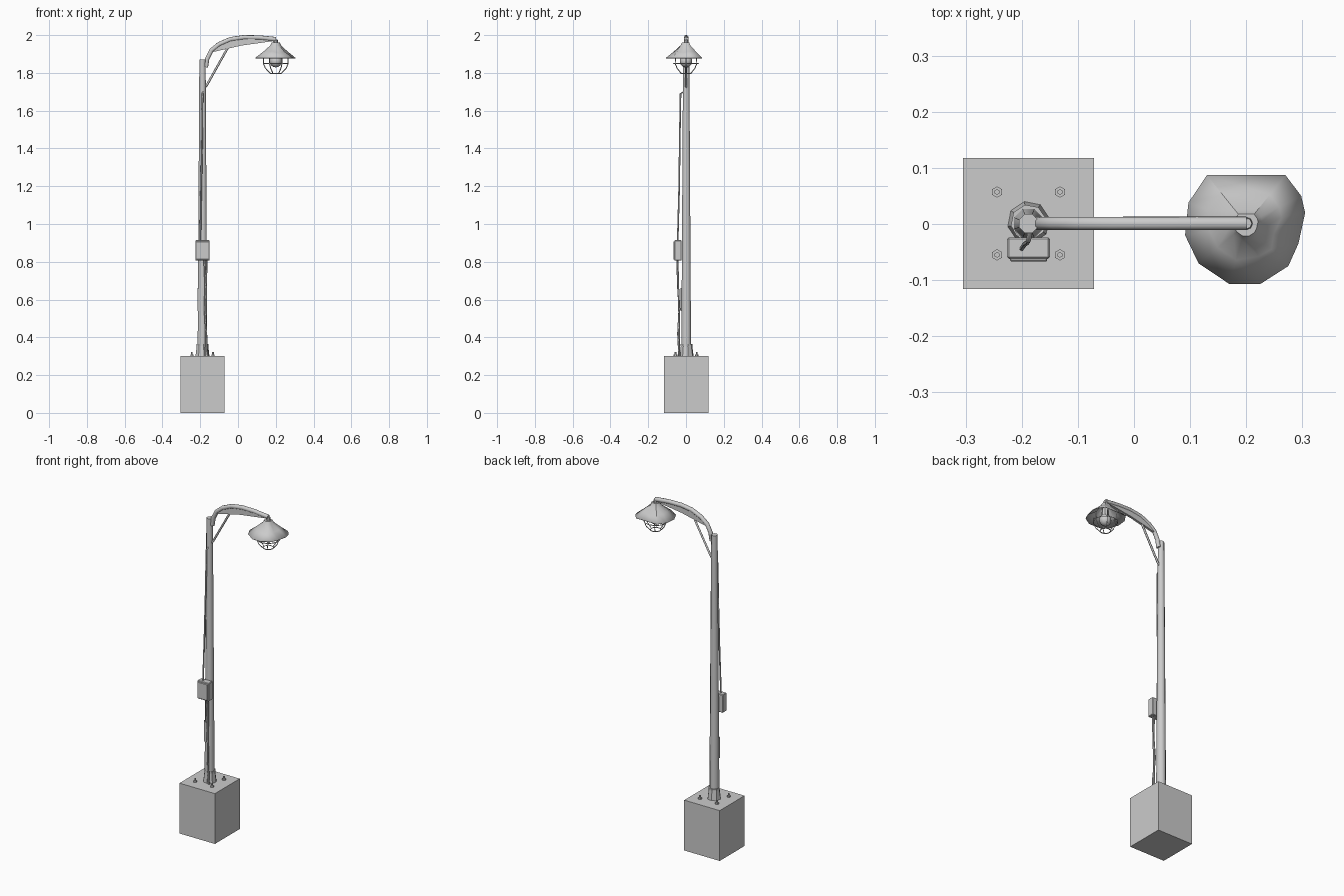
import bpy, bmesh, math
from mathutils import Vector

if "Cube" in bpy.data.objects:
    bpy.data.objects.remove(bpy.data.objects["Cube"])

PX = -0.188   # pole axis
LX = 0.2      # lamp axis


def mesh_obj(name, verts, faces):
    me = bpy.data.meshes.new(name)
    me.from_pydata(verts, [], faces)
    bm = bmesh.new()
    bm.from_mesh(me)
    bmesh.ops.recalc_face_normals(bm, faces=bm.faces)
    bm.to_mesh(me)
    bm.free()
    ob = bpy.data.objects.new(name, me)
    bpy.context.collection.objects.link(ob)
    return ob


def smooth(ob, angle=40):
    bpy.ops.object.select_all(action='DESELECT')
    ob.select_set(True)
    bpy.context.view_layer.objects.active = ob
    bpy.ops.object.shade_smooth_by_angle(angle=math.radians(angle))


def box(name, lo, hi, bevel=0):
    c = [(a + b) / 2 for a, b in zip(lo, hi)]
    bpy.ops.mesh.primitive_cube_add(size=1, location=c)
    ob = bpy.context.object
    ob.name = name
    ob.scale = [b - a for a, b in zip(lo, hi)]
    bpy.ops.object.transform_apply(location=False, rotation=False, scale=True)
    if bevel:
        m = ob.modifiers.new("bevel", 'BEVEL')
        m.width, m.segments = bevel, 1
    return ob


def cone(name, x, y, z0, z1, r0, r1, sides, turn=0):
    bpy.ops.mesh.primitive_cone_add(vertices=sides, radius1=r0, radius2=r1, depth=z1 - z0,
                                    location=(x, y, (z0 + z1) / 2), rotation=(0, 0, turn))
    ob = bpy.context.object
    ob.name = name
    return ob


def tube(name, pts, r, sides=6, closed=False):
    """Sweep a regular polygon along a path."""
    P = [Vector(p) for p in pts]
    n = len(P)
    verts, faces, side = [], [], None
    for i, p in enumerate(P):
        a = P[i - 1] if (i or closed) else p
        b = P[(i + 1) % n] if (i < n - 1 or closed) else p
        t = (b - a).normalized()
        if side is None:
            side = t.orthogonal()
        side = (side - t * side.dot(t)).normalized()
        up = t.cross(side)
        for k in range(sides):
            w = math.tau * (k + 0.5) / sides
            verts.append(p + r * (math.cos(w) * side + math.sin(w) * up))
    for i in range(n if closed else n - 1):
        j = (i + 1) % n
        for k in range(sides):
            l = (k + 1) % sides
            faces.append((i * sides + k, i * sides + l, j * sides + l, j * sides + k))
    if not closed:
        faces += [tuple(range(sides)), tuple(range((n - 1) * sides, n * sides))]
    ob = mesh_obj(name, verts, faces)
    smooth(ob, 65)
    return ob


# concrete foundation with anchor bolts
box("foundation", (-0.305, -0.116, 0), (-0.071, 0.118, 0.30))
for sx in (-1, 1):
    for sy in (-1, 1):
        x, y = PX + sx * 0.056, 0.001 + sy * 0.056
        cone("anchor_nut", x, y, 0.298, 0.309, 0.010, 0.010, 6)
        cone("anchor_bolt", x, y, 0.298, 0.322, 0.005, 0.005, 6)

# pole and its foot collar
cone("foot_collar", PX, 0.003, 0.298, 0.355, 0.038, 0.031, 8, 0.2)
cone("foot_collar_rim", PX, 0.003, 0.355, 0.366, 0.032, 0.032, 8, 0.2)
smooth(cone("pole", PX, 0.001, 0.30, 1.87, 0.028, 0.018, 8, math.pi / 8), 50)

# curved arm with web plate and diagonal brace
arm = [(-0.17, 1.83), (-0.163, 1.875), (-0.14, 1.92), (-0.10, 1.952), (-0.04, 1.978),
       (0.03, 1.988), (0.11, 1.987), (0.20, 1.978)]
tube("arm", [(x, 0.001, z) for x, z in arm], 0.0125, 8)
web = arm[2:] + [(0.185, 1.968), (0.02, 1.945), (-0.135, 1.91)]
n = len(web)
mesh_obj("arm_web", [(x, y, z) for y in (-0.006, 0.008) for x, z in web],
         [tuple(range(n)), tuple(range(n, 2 * n))] +
         [(i, (i + 1) % n, n + (i + 1) % n, n + i) for i in range(n)])
tube("arm_brace", [(-0.178, 0.001, 1.72), (-0.165, 0.001, 1.735), (-0.04, 0.001, 1.958)], 0.006)

# battered lamp shade: irregular rim lofted to a small neck
rim = [(0.13, 0.087), (0.27, 0.087), (0.298, 0.05), (0.305, 0.02), (0.293, -0.035),
       (0.275, -0.075), (0.225, -0.107), (0.17, -0.107), (0.115, -0.07), (0.091, -0.02),
       (0.097, 0.038)]
n = len(rim)
verts = []
for s, z in ((1, 1.879), (0.60, 1.913), (0.27, 1.945), (0.20, 1.96)):
    verts += [(LX + (x - LX) * s, y * s, z) for x, y in rim]
faces = [(r * n + i, r * n + (i + 1) % n, (r + 1) * n + (i + 1) % n, (r + 1) * n + i)
         for r in range(3) for i in range(n)] + [tuple(range(3 * n, 4 * n))]
verts[n + 6] = (0.222, -0.058, 1.904)   # dents
verts[n + 4] = (0.249, -0.018, 1.907)
shade = mesh_obj("lamp_shade", verts, faces)
smooth(shade, 35)
shade.modifiers.new("thickness", 'SOLIDIFY').thickness = 0.003
cone("lamp_hanger", LX, 0.001, 1.955, 1.978, 0.012, 0.010, 8)

# bulb and socket
cone("bulb_socket", LX, 0, 1.88, 1.95, 0.022, 0.016, 8)
bpy.ops.mesh.primitive_uv_sphere_add(segments=12, ring_count=8, radius=0.033, location=(LX, 0, 1.862))
bpy.context.object.name = "bulb"
smooth(bpy.context.object, 60)

# wire cage
prof = [(0.064, 1.888), (0.066, 1.85), (0.055, 1.825), (0.028, 1.796)]
for k in range(6):
    c, s = math.cos(k * math.tau / 6), math.sin(k * math.tau / 6)
    tube("cage_wire", [(LX + r * c, r * s, z) for r, z in prof], 0.0025, 4)
for r, z in (prof[1], prof[3]):
    tube("cage_ring", [(LX + r * math.cos(k * math.tau / 12), r * math.sin(k * math.tau / 12), z)
                       for k in range(12)], 0.0025, 4, True)

# switch box with lid, cables and clips
box("switch_box", (-0.226, -0.062, 0.806), (-0.150, -0.024, 0.914), 0.003)
box("switch_box_lid", (-0.221, -0.067, 0.812), (-0.155, -0.060, 0.908), 0.002)
tube("upper_cable", [(-0.185, -0.012, 1.70), (-0.188, -0.029, 1.69), (-0.190, -0.033, 1.45),
                     (-0.195, -0.036, 1.2), (-0.200, -0.044, 0.91)], 0.0045)
tube("lower_cable", [(-0.178, -0.046, 0.81), (-0.172, -0.043, 0.68), (-0.176, -0.035, 0.55),
                     (-0.168, -0.042, 0.42), (-0.166, -0.036, 0.298)], 0.005)
tube("side_cable", [(-0.166, -0.044, 0.81), (-0.168, -0.038, 0.6), (-0.173, -0.034, 0.298)], 0.004)

# notice plate wrapped on the pole
angs = [math.radians(200 + 22 * i) for i in range(5)]
verts = [(PX + 0.0295 * math.cos(a), 0.0295 * math.sin(a), z) for z in (0.54, 0.66) for a in angs]
plate = mesh_obj("notice_plate", verts, [(i, i + 1, i + 6, i + 5) for i in range(4)])
plate.modifiers.new("thickness", 'SOLIDIFY').thickness = 0.003
